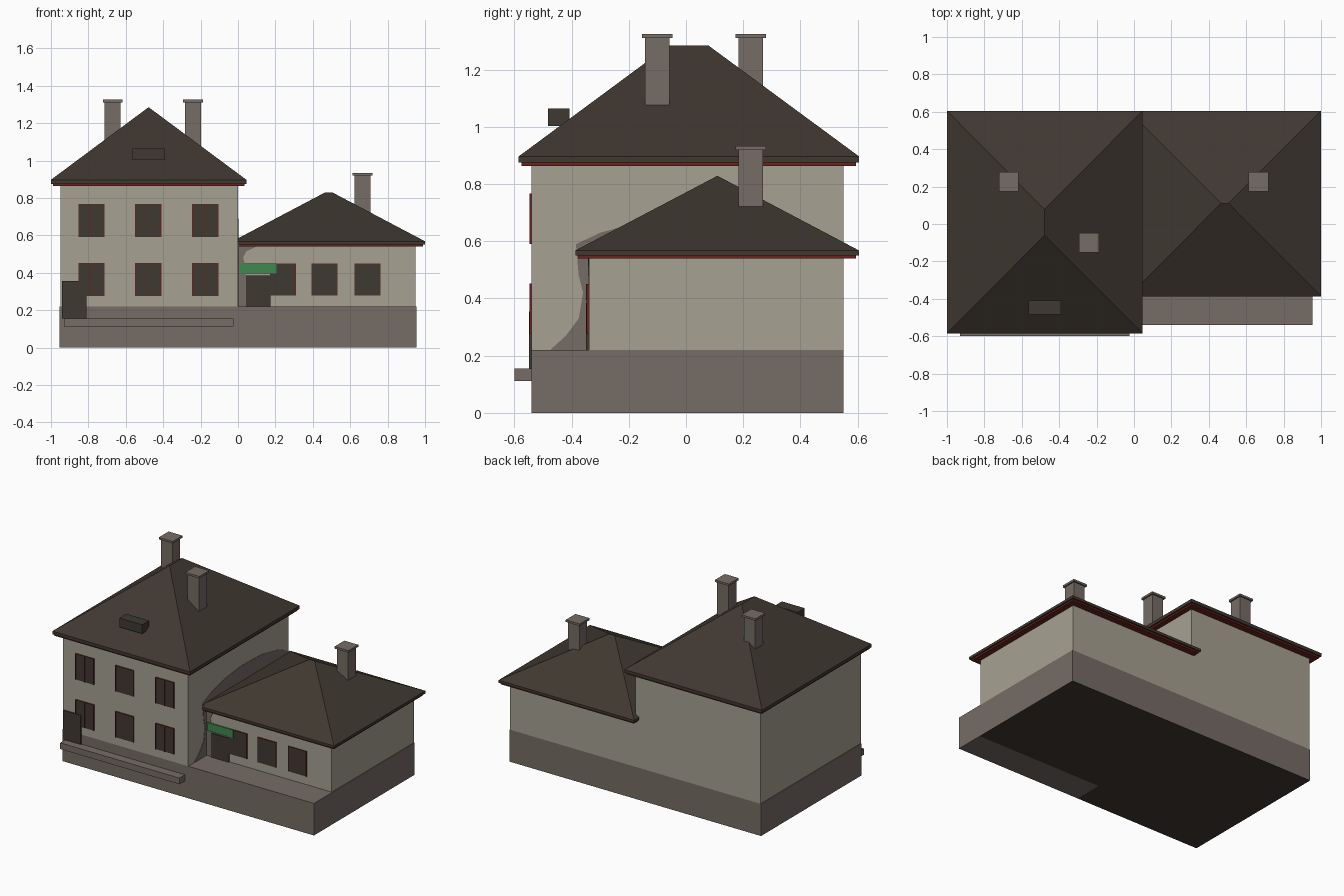
import bpy, bmesh

if "Cube" in bpy.data.objects:
    bpy.data.objects.remove(bpy.data.objects["Cube"])


def material(name, rgb):
    m = bpy.data.materials.new(name)
    lin = [(c / 255 / 12.92) if c < 10 else ((c / 255 + 0.055) / 1.055) ** 2.4 for c in rgb]
    m.diffuse_color = (*lin, 1)
    m.use_nodes = True
    m.node_tree.nodes["Principled BSDF"].inputs["Base Color"].default_value = m.diffuse_color
    return m


WALL = material("plaster", (166, 161, 146))
STONE = material("stone", (118, 108, 101))
ROOF = material("dark_brown", (64, 56, 49))
RED = material("dark_red", (104, 36, 27))
GREEN = material("sign_green", (64, 136, 78))


def finish(name, bm, *mats):
    bmesh.ops.recalc_face_normals(bm, faces=bm.faces)
    me = bpy.data.meshes.new(name)
    bm.to_mesh(me)
    bm.free()
    for m in mats:
        me.materials.append(m)
    ob = bpy.data.objects.new(name, me)
    bpy.context.collection.objects.link(ob)
    return ob


def box(name, mat, x, y, z):
    bm = bmesh.new()
    bmesh.ops.create_cube(bm, size=1)
    for v in bm.verts:
        v.co = [a + (b - a) * (c + 0.5) for (a, b), c in zip((x, y, z), v.co)]
    return finish(name, bm, mat)


def prism(name, mats, points, axis, start, depth):
    """Extrude a flat outline along one axis."""
    def place(p, d):
        q = list(p)
        q.insert(axis, d)
        return q
    bm = bmesh.new()
    lo = [bm.verts.new(place(p, start)) for p in points]
    hi = [bm.verts.new(place(p, start + depth)) for p in points]
    bm.faces.new(lo)
    bm.faces.new(hi)
    for i in range(len(points)):
        j = (i + 1) % len(points)
        bm.faces.new((lo[i], lo[j], hi[j], hi[i]))
    return finish(name, bm, *mats)


def hip_roof(name, x, y, z, eave, ridge):
    """Hipped roof with a low fascia; ridge is two end points."""
    corners = [(x[0], y[0]), (x[1], y[0]), (x[1], y[1]), (x[0], y[1])]
    bm = bmesh.new()
    lo = [bm.verts.new((*c, z)) for c in corners]
    hi = [bm.verts.new((*c, eave)) for c in corners]
    a, b = [bm.verts.new(p) for p in ridge]
    bm.faces.new(lo)
    for i in range(4):
        j = (i + 1) % 4
        bm.faces.new((lo[i], lo[j], hi[j], hi[i]))
    if abs(a.co.x - b.co.x) < 1e-4:      # ridge runs along y
        sides = [(a,), (b, a), (b,), (a, b)]
    else:                                # ridge runs along x
        sides = [(b, a), (b,), (a, b), (a,)]
    for i, s in enumerate(sides):
        bm.faces.new((hi[i], hi[(i + 1) % 4], *s))
    finish(name, bm, ROOF)
    # red soffit board just under the eave
    g = 0.01
    box(name + "_soffit", RED, (x[0] + g, x[1] - g), (y[0] + g, y[1] - g), (z - 0.011, z))


def window(name, cx, wall_y, z, mullion=True):
    w = 0.068
    box(name + "_glass", ROOF, (cx - w, cx + w), (wall_y - 0.006, wall_y), z)
    f = (wall_y - 0.008, wall_y)
    t = 0.004
    for side in (-1, 1):
        e = cx + side * w
        box(name + "_jamb", RED, (e - t / 2, e + t / 2), f, z)
    box(name + "_head", RED, (cx - w, cx + w), f, (z[1] - t, z[1]))
    if mullion:
        box(name + "_mullion", RED, (cx - t / 2, cx + t / 2), f, z)


def chimney(name, x, y, bottom, top):
    s, c = 0.043, 0.053
    box(name + "_shaft", STONE, (x - s, x + s), (y - s, y + s), (bottom, top - 0.014))
    box(name + "_cap", STONE, (x - c, x + c), (y - c, y + c), (top - 0.014, top))


# Plinth under the building (dark underside) and the open terrace
outline = [(-0.955, -0.54), (0, -0.54), (0, -0.34), (0.955, -0.34), (0.955, 0.55), (-0.955, 0.55)]
plinth = prism("plinth", (STONE, ROOF), outline, 2, 0, 0.22)
for p in plinth.data.polygons:
    p.material_index = 1 if p.normal.z < -0.5 else 0
box("terrace", STONE, (0, 0.955), (-0.54, -0.34), (0, 0.22))
box("front_step", STONE, (-0.93, -0.025), (-0.6, -0.54), (0.112, 0.155))

# Walls
box("main_walls", WALL, (-0.95, 0), (-0.54, 0.55), (0.22, 0.87))
box("wing_walls", WALL, (0, 0.95), (-0.34, 0.55), (0.22, 0.55))

# Roofs
hip_roof("main_roof", (-1, 0.045), (-0.585, 0.605), 0.875, 0.897,
         ((-0.478, -0.06, 1.285), (-0.478, 0.078, 1.285)))
hip_roof("wing_roof", (-0.03, 1), (-0.387, 0.605), 0.55, 0.568,
         ((0.465, 0.11, 0.829), (0.505, 0.11, 0.829)))
box("roof_hatch", ROOF, (-0.563, -0.39), (-0.483, -0.408), (1.003, 1.065))

# Chimneys
chimney("back_chimney", -0.67, 0.226, 1.0, 1.325)
chimney("front_chimney", -0.24, -0.1, 1.0, 1.325)
chimney("wing_chimney", 0.665, 0.226, 0.65, 0.933)

# Windows
for cx in (-0.783, -0.48, -0.175):
    window("lower_window", cx, -0.54, (0.275, 0.452))
    window("upper_window", cx, -0.54, (0.59, 0.768))
for cx in (0.24, 0.462, 0.692):
    window("wing_window", cx, -0.34, (0.278, 0.45), False)

# Doors and sign board
box("main_door", ROOF, (-0.942, -0.81), (-0.549, -0.54), (0.155, 0.355))
box("wing_door", ROOF, (0.042, 0.175), (-0.349, -0.34), (0.22, 0.385))
box("sign_board", GREEN, (0.01, 0.207), (-0.3498, -0.34), (0.395, 0.45))

# Weathered patches where the wing meets the main block
prism("side_patch", (STONE,),
      [(-0.475, 0.22), (-0.42, 0.27), (-0.375, 0.33), (-0.36, 0.42), (-0.375, 0.48), (-0.385, 0.59),
       (-0.3, 0.63), (-0.15, 0.67), (0.02, 0.69), (0.25, 0.685), (0.45, 0.645), (0.54, 0.6), (0.54, 0.22)],
      0, 0, 0.002)
prism("front_patch", (STONE,),
      [(0, 0.22), (0.042, 0.22), (0.042, 0.43), (0.027, 0.48), (0.045, 0.515), (0.1, 0.54), (0, 0.54)],
      1, -0.342, 0.002)
